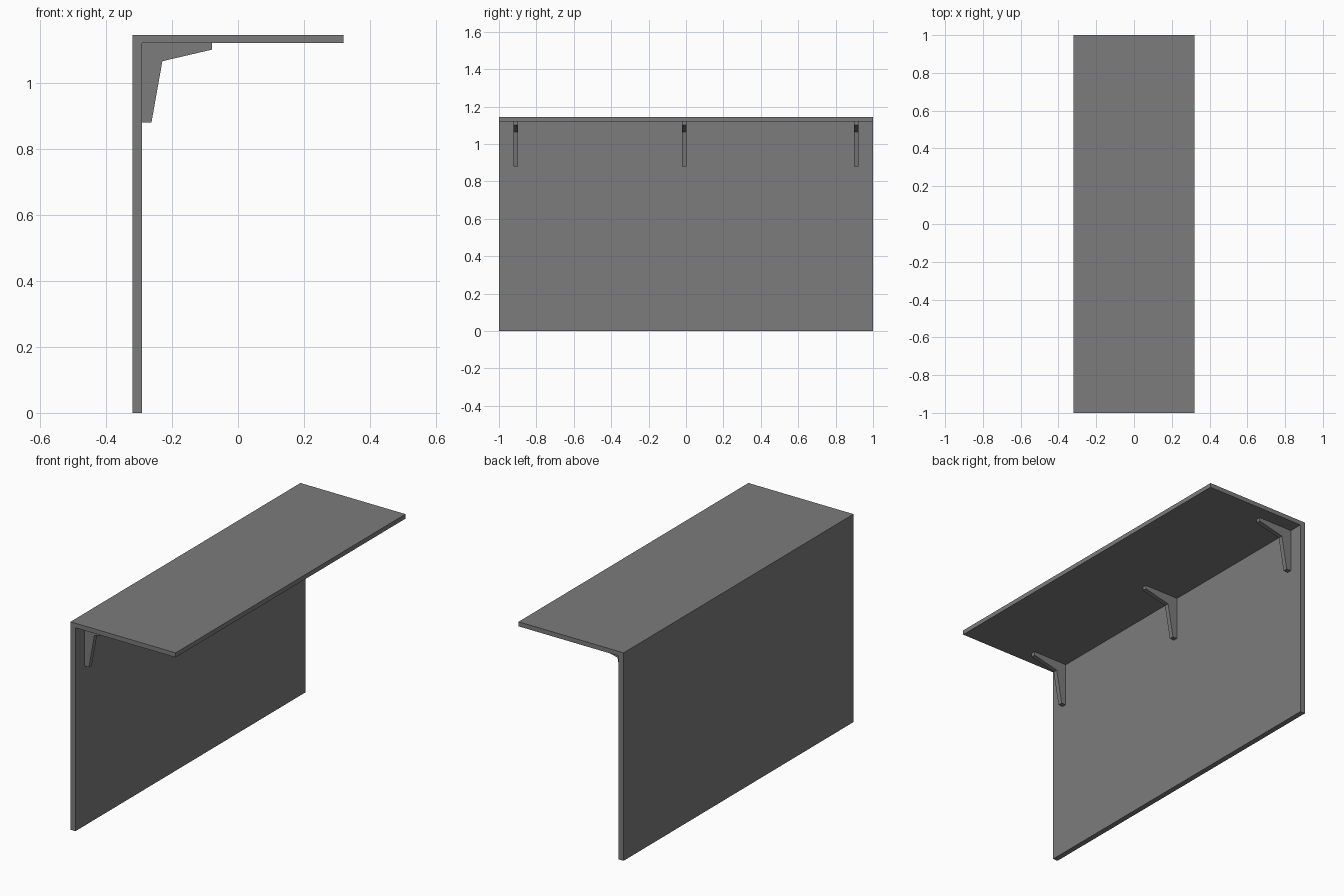
import bpy

cube = bpy.data.objects.get("Cube")
if cube:
    bpy.data.objects.remove(cube, do_unlink=True)

GREY = (0.2, 0.2, 0.2, 1.0)
grey = bpy.data.materials.new("matte grey")
grey.use_nodes = True
grey.diffuse_color = GREY
grey.node_tree.nodes["Principled BSDF"].inputs["Base Color"].default_value = GREY


def extrude_profile(name, profile, y_centre, width):
    """Extrude a counter-clockwise (x, z) outline along y."""
    n = len(profile)
    verts = [(x, y_centre + side * width / 2, z) for side in (-1, 1) for x, z in profile]
    faces = [tuple(range(n)), tuple(reversed(range(n, 2 * n)))]
    faces += [(i, i + n, (i + 1) % n + n, (i + 1) % n) for i in range(n)]
    mesh = bpy.data.meshes.new(name)
    mesh.from_pydata(verts, [], faces)
    mesh.materials.append(grey)
    obj = bpy.data.objects.new(name, mesh)
    bpy.context.collection.objects.link(obj)
    return obj


# Upright panel and top shelf as one L-shaped board
LEFT, RIGHT, INNER = -0.32, 0.32, -0.29
UNDERSIDE, TOP = 1.12, 1.145
extrude_profile("panel_and_shelf", [
    (LEFT, 0), (INNER, 0), (INNER, UNDERSIDE),
    (RIGHT, UNDERSIDE), (RIGHT, TOP), (LEFT, TOP)], 0, 2)

# Tapered support brackets in the inner corner
bracket = [(INNER, 0.88), (-0.262, 0.88), (-0.229, 1.065),
           (-0.079, 1.1), (-0.079, UNDERSIDE), (INNER, UNDERSIDE)]
for label, y in (("front", -0.91), ("middle", -0.01), ("back", 0.91)):
    extrude_profile(label + "_bracket", bracket, y, 0.025)
